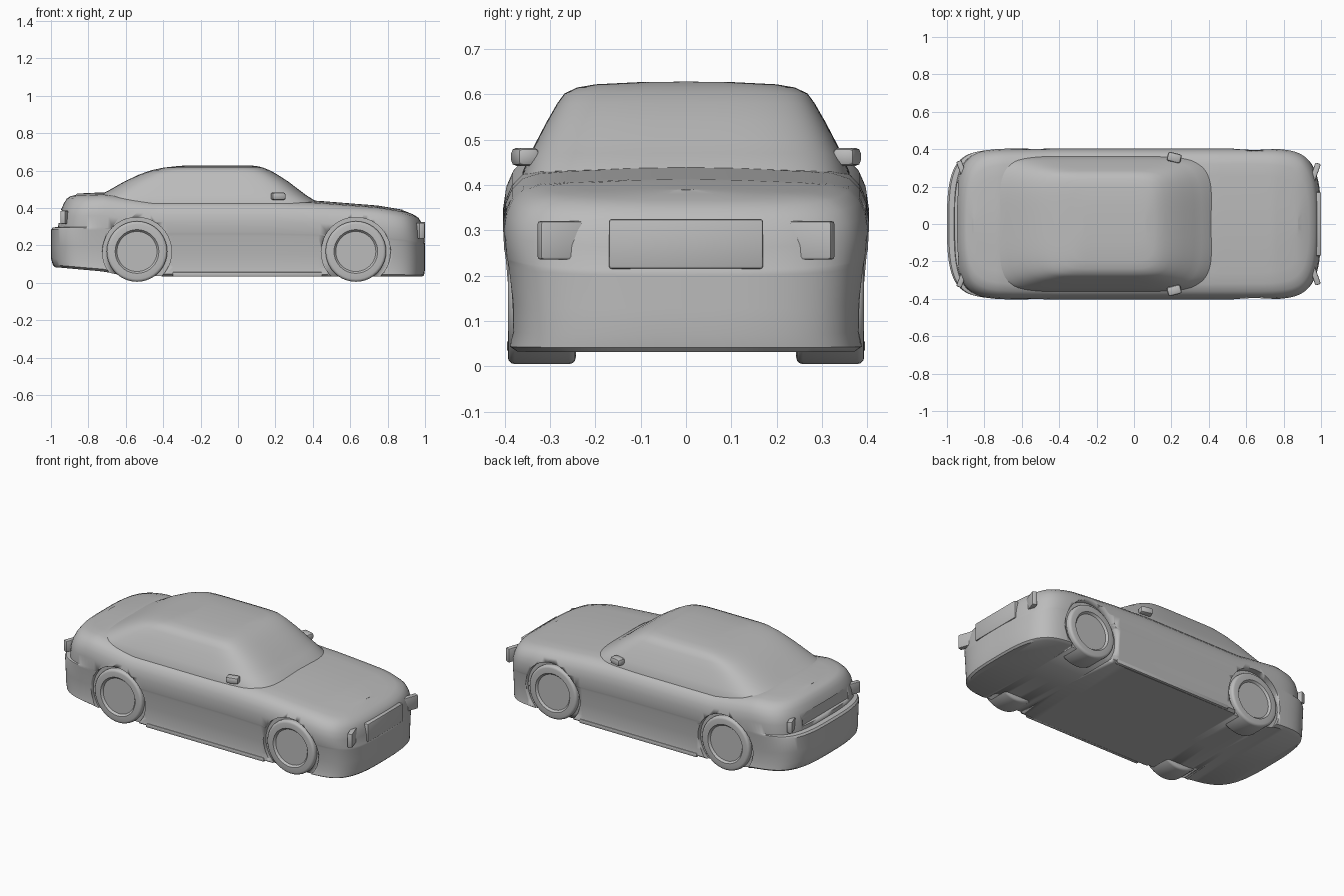
import bpy, bmesh, math
from mathutils import Matrix

old = bpy.data.objects.get("Cube")
if old:
    bpy.data.objects.remove(old, do_unlink=True)

# One plain grey for the whole car
GREY = (0.5, 0.5, 0.5, 1)
paint = bpy.data.materials.new("plain grey")
paint.use_nodes = True
paint.diffuse_color = GREY
paint.node_tree.nodes["Principled BSDF"].inputs["Base Color"].default_value = GREY


def finish(name, bm, angle=35):
    """Turn a bmesh into a smooth shaded, painted object."""
    bmesh.ops.recalc_face_normals(bm, faces=bm.faces)
    mesh = bpy.data.meshes.new(name)
    bm.to_mesh(mesh)
    bm.free()
    obj = bpy.data.objects.new(name, mesh)
    bpy.context.collection.objects.link(obj)
    mesh.materials.append(paint)
    bpy.ops.object.select_all(action="DESELECT")
    obj.select_set(True)
    bpy.context.view_layer.objects.active = obj
    bpy.ops.object.shade_smooth_by_angle(angle=math.radians(angle))
    return obj


def interp(points, x):
    """Straight-line lookup in a list of (x, value) pairs."""
    for (x0, a), (x1, b) in zip(points, points[1:]):
        if x <= x1:
            return a + (b - a) * max(0, x - x0) / (x1 - x0)
    return points[-1][1]


def outline(back, front, half_width, p, q, steps=40):
    """Rounded plan outline, with points gathered at the two ends."""
    mid, half = (front + back) / 2, (front - back) / 2
    side = []
    for i in range(-steps, steps + 1):
        s = i / steps
        u = math.copysign(1 - (1 - abs(s)) ** 2.2, s)
        v = max(0, 1 - abs(u) ** p) ** (1 / q)
        side.append((mid + half * u, half_width * v))
    return side + [(x, -y) for x, y in side[-2:0:-1]]


def loft(name, rings, height, p, q):
    """Skin a stack of outlines; rings are (level, back, front, half width)."""
    bm = bmesh.new()
    loops = []
    for level, back, front, width in rings:
        loops.append([bm.verts.new((x, y, height(x, level)))
                      for x, y in outline(back, front, width, p, q)])
    for a, b in zip(loops, loops[1:]):
        for i in range(len(a)):
            j = (i + 1) % len(a)
            bm.faces.new((a[i], a[j], b[j], b[i]))
    bmesh.ops.remove_doubles(bm, verts=bm.verts, dist=0.0002)
    return finish(name, bm)


def box(name, loc, size, yaw=0, bevel=0.006):
    bm = bmesh.new()
    place = (Matrix.Translation(loc) @ Matrix.Rotation(yaw, 4, "Z")
             @ Matrix.Diagonal((*size, 1)))
    bmesh.ops.create_cube(bm, size=1, matrix=place)
    if bevel:
        bmesh.ops.bevel(bm, geom=bm.edges[:], offset=bevel, segments=2,
                        affect="EDGES", profile=0.5)
    return finish(name, bm)


def cylinder(name, radius, x, y, z, depth):
    bm = bmesh.new()
    place = Matrix.Translation((x, y, z)) @ Matrix.Rotation(math.pi / 2, 4, "X")
    bmesh.ops.create_cone(bm, cap_ends=True, segments=40, radius1=radius,
                          radius2=radius, depth=depth, matrix=place)
    return bm


def cut(target, cutter):
    cutter.hide_render = True
    cutter.hide_set(True)
    cutter.display_type = "WIRE"
    mod = target.modifiers.new(cutter.name, "BOOLEAN")
    mod.operation, mod.solver, mod.object = "DIFFERENCE", "EXACT", cutter


# Lower body: deck and floor heights along the length
DECK = [(-1, .46), (-.88, .468), (-.72, .475), (-.45, .44), (.2, .44),
        (.43, .43), (.75, .405), (.9, .38), (1, .35)]
FLOOR = [(-1, .085), (-.72, .06), (-.6, .035), (1, .032)]


def body_height(x, t):
    low = interp(FLOOR, x)
    return low + t * (interp(DECK, x) - low)


body = loft("body", [
    (0, -.97, .98, 0), (0, -.98, .985, .375), (.03, -.99, .995, .392),
    (.12, -1, 1, .386), (.3, -1, 1, .39), (.53, -1, 1, .398),
    (.56, -.99, 1, .4), (.57, -.962, .998, .401), (.72, -.955, .995, .404),
    (.82, -.945, .988, .398), (.9, -.93, .98, .384), (.96, -.915, .965, .36),
    (.99, -.895, .935, .32), (1, -.87, .9, .26), (1.015, -.86, .88, .12),
    (1.02, -.86, .88, 0)], body_height, 14, 3)

# Cabin: glass slopes in to a gently domed roof
loft("cabin", [
    (.39, -.84, .46, 0), (.39, -.84, .46, .365), (.43, -.82, .425, .36),
    (.47, -.735, .362, .343), (.50, -.68, .322, .328), (.54, -.61, .27, .307),
    (.58, -.525, .208, .284), (.602, -.46, .168, .268), (.615, -.40, .135, .24),
    (.622, -.34, .11, .2), (.627, -.28, .07, .1), (.628, -.27, .06, 0)],
    lambda x, z: z, 7, 4)

# Wheels in shallow arches, mirrored left and right
for end, x in (("front", .63), ("rear", -.54)):
    for side, s in (("left", 1), ("right", -1)):
        arch = finish(f"{end}_{side}_arch_cutter",
                      cylinder("arch", .185, x, s * .42, .165, .11))
        cut(body, arch)
        bm = cylinder("wheel", .162, x, s * .318, .167, .15)
        outer = [f for f in bm.faces if f.normal.y * s > .9]
        bmesh.ops.inset_region(bm, faces=outer, thickness=.045)
        bmesh.ops.inset_region(bm, faces=outer, thickness=.01, depth=-.012)
        rim = [e for e in bm.edges if all(
            math.hypot(v.co.x - x, v.co.z - .167) > .15 for v in e.verts)
            and abs(e.verts[0].co.y - e.verts[1].co.y) < .001]
        bmesh.ops.bevel(bm, geom=rim, offset=.015, segments=3, profile=.5,
                        affect="EDGES")
        finish(f"{end}_{side}_wheel", bm)

# Recessed panel under the boot lid
cut(body, box("boot_panel_cutter", (-.965, 0, .355), (.05, .44, .07), bevel=0))

# Grille, lights and mirrors
box("grille", (.985, 0, .27), (.032, .34, .11))
for side, s in (("left", 1), ("right", -1)):
    box(f"{side}_headlight", (.962, s * .258, .278), (.03, .14, .085), -s * .33)
    box(f"{side}_tail_light", (-.918, s * .285, .35), (.03, .11, .07), s * .35)
    box(f"{side}_mirror", (.215, s * .355, .462), (.075, .05, .04), -s * .25, .012)
    box(f"{side}_sill", (.05, s * .385, .045), (.8, .02, .025))
